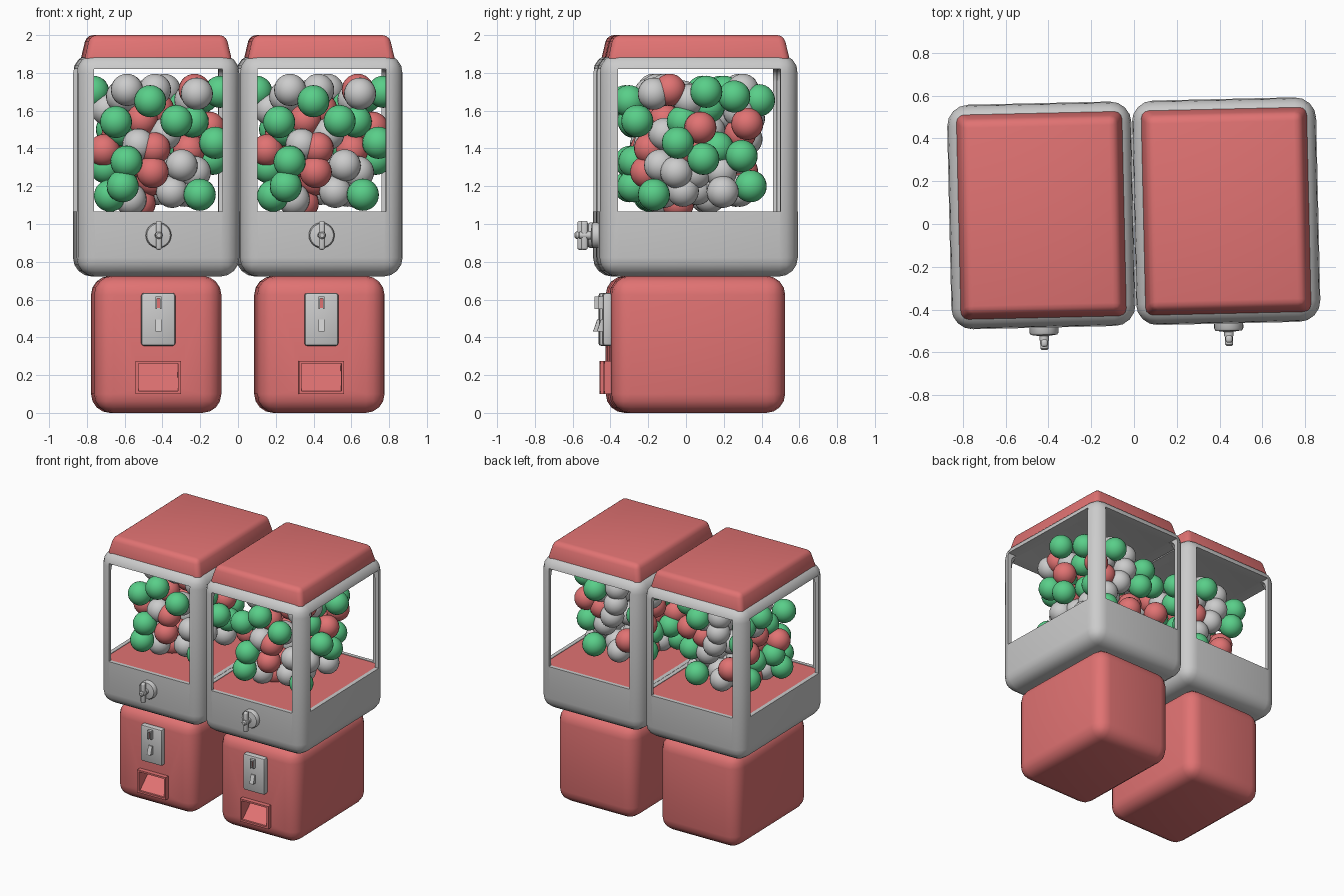
import bpy, bmesh, math, random
from mathutils import Matrix, Vector

if "Cube" in bpy.data.objects:
    bpy.data.objects.remove(bpy.data.objects["Cube"])

random.seed(4)
scene = bpy.context.scene
parts = []


def material(name, color):
    m = bpy.data.materials.new(name)
    m.diffuse_color = color
    m.use_nodes = True
    m.node_tree.nodes["Principled BSDF"].inputs["Base Color"].default_value = m.diffuse_color
    return m


RED = material("red", (0.75, 0.17, 0.17, 1))
GREEN = material("green", (0.10, 0.62, 0.25, 1))


def finish(name, bm, mat=None):
    bmesh.ops.recalc_face_normals(bm, faces=bm.faces)
    me = bpy.data.meshes.new(name)
    bm.to_mesh(me)
    bm.free()
    ob = bpy.data.objects.new(name, me)
    scene.collection.objects.link(ob)
    if mat:
        me.materials.append(mat)
    parts.append(ob)
    return ob


def box(name, x, y, z, bevel=0, seg=4, mat=None, taper=0):
    """Box between (min, max) ranges; taper pulls the top edges inward."""
    bm = bmesh.new()
    bmesh.ops.create_cube(bm, size=1)
    for v in bm.verts:
        t = taper if v.co.z > 0 else 0
        s = [math.copysign(1, c) for c in v.co]
        v.co = [(a + b) / 2 + k * ((b - a) / 2 - d)
                for (a, b), k, d in zip((x, y, z), s, (t, t, 0))]
    if bevel:
        bmesh.ops.bevel(bm, geom=bm.edges[:], offset=bevel, segments=seg,
                        profile=0.5, affect='EDGES', clamp_overlap=True)
    return finish(name, bm, mat)


def prism(name, x, profile, mat=None):
    """Extrude a (y, z) profile along x."""
    bm = bmesh.new()
    f = bm.faces.new([bm.verts.new((x[0], y, z)) for y, z in profile])
    r = bmesh.ops.extrude_face_region(bm, geom=[f])
    vs = [g for g in r['geom'] if isinstance(g, bmesh.types.BMVert)]
    bmesh.ops.translate(bm, verts=vs, vec=(x[1] - x[0], 0, 0))
    return finish(name, bm, mat)


def lathe_y(name, profile, z, seg=24):
    """Turn a (radius, y) profile around a y-parallel axis at height z."""
    bm = bmesh.new()
    vs = [bm.verts.new((r, y, z)) for r, y in profile]
    es = [bm.edges.new(p) for p in zip(vs, vs[1:])]
    bmesh.ops.spin(bm, geom=vs + es, cent=(0, 0, z), axis=(0, 1, 0),
                   angle=2 * math.pi, steps=seg)
    bmesh.ops.remove_doubles(bm, verts=bm.verts, dist=1e-4)
    return finish(name, bm)


def cut(ob, *cutters):
    for c in cutters:
        m = ob.modifiers.new("cut", 'BOOLEAN')
        m.operation, m.solver, m.object = 'DIFFERENCE', 'EXACT', c
    me = bpy.data.meshes.new_from_object(
        ob.evaluated_get(bpy.context.evaluated_depsgraph_get()))
    ob.modifiers.clear()
    ob.data = me
    for c in cutters:
        parts.remove(c)
        bpy.data.objects.remove(c)


# hollow window housing with four openings
housing = box("housing", (-.431, .431), (-.475, .575), (.722, 1.9), .1)
cut(housing,
    box("cavity", (-.401, .401), (-.447, .547), (.93, 1.823), .07),
    box("window_front_back", (-.34, .34), (-1, 1), (1.065, 1.82)),
    box("window_sides", (-1, 1), (-.38, .48), (1.065, 1.82)))
floor_bm = bmesh.new()
bmesh.ops.create_cube(floor_bm, size=1)
for v in floor_bm.verts:
    v.co = (v.co.x * .82, v.co.y * 1.01 + .05, v.co.z * .028 + 1.047)
upright = [e for e in floor_bm.edges if abs(e.verts[0].co.z - e.verts[1].co.z) > .01]
bmesh.ops.bevel(floor_bm, geom=upright, offset=.08, segments=4, profile=.5, affect='EDGES')
finish("display_floor", floor_bm, RED)
box("lid", (-.395, .395), (-.436, .536), (1.85, 2.0), .035, 3, RED, taper=.035)

# base with sloped dispensing chute
base = box("base", (-.337, .337), (-.41, .51), (0, .725), .1, 4, RED)
chute = [(-.6, .115), (-.6, .262), (-.27, .262), (-.43, .115)]
frame = box("chute_frame", (-.12, .12), (-.445, -.409), (.1, .275), 0, 1, RED)
cut(base, prism("chute_hole", (-.105, .105), chute))
cut(frame, prism("chute_hole", (-.105, .105), chute))

# coin plate with slot and return lever
box("coin_plate", (-.09, .09), (-.452, -.4), (.355, .635), .014, 2)
for s in (-1, 1):
    box("slot_side", (s * .012 - .004, s * .012 + .004), (-.475, -.44), (.55, .617))
box("slot_top", (-.016, .016), (-.475, -.44), (.605, .617))
box("coin_slot", (-.009, .009), (-.456, -.44), (.555, .606), 0, 1, RED)
prism("return_lever", (-.016, .016), [(-.44, .432), (-.482, .432), (-.46, .495), (-.44, .495)])

# turning knob
Z = .94
lathe_y("knob_plate", [(0, -.46), (.068, -.46), (.068, -.498), (.062, -.508),
                       (.022, -.514), (.022, -.535), (0, -.535)], Z)
lathe_y("knob_pin", [(0, -.53), (.019, -.53), (.019, -.573), (.012, -.58), (0, -.58)], Z, 16)
box("knob_handle", (-.016, .016), (-.565, -.53), (Z - .077, Z + .077), .012, 3)

# balls: visible ones placed, the rest scattered in the core
green = [(-.04, -.31, 1.65), (-.22, -.26, 1.54), (.10, -.27, 1.545), (-.165, -.28, 1.33),
         (-.185, -.285, 1.2), (-.25, -.18, 1.15), (.225, -.185, 1.155), (.31, -.06, 1.43),
         (-.33, .2, 1.7), (.34, .09, 1.7), (.25, .24, 1.675), (.08, .375, 1.655),
         (.3, .075, 1.345), (.2, .28, 1.36), (-.27, -.05, 1.3), (.12, .33, 1.2)]
grey = [(-.16, -.16, 1.71), (-.01, -.12, 1.71), (.21, -.185, 1.69), (-.1, -.2, 1.42),
        (.13, -.15, 1.31), (.08, -.13, 1.17), (.2, .18, 1.17), (-.14, -.13, 1.13),
        (.05, .29, 1.71)]
red = [(-.28, -.1, 1.39), (-.015, -.2, 1.4), (-.025, -.22, 1.275), (.28, .06, 1.51),
       (.2, .31, 1.53), (-.09, -.05, 1.11), (.2, -.1, 1.71), (-.08, -.12, 1.55)]
groups = [green, grey, red]
placed = [Vector(p) for g in groups for p in g]
for _ in range(3000):
    if len(placed) >= 72:
        break
    z = random.uniform(1.14, 1.68)
    k = .8 + .35 * (z - 1.14)
    p = Vector((random.uniform(-.27, .24) * k, .05 + random.uniform(-.2, .32) * k, z))
    if all((p - q).length > .115 for q in placed):
        placed.append(p)
        random.choices(groups, (2, 4, 1))[0].append(tuple(p))
for name, pts, mat in zip(("green", "grey", "red"), groups, (GREEN, None, RED)):
    bm = bmesh.new()
    for p in pts:
        bmesh.ops.create_uvsphere(bm, u_segments=24, v_segments=14, radius=.085,
                                  matrix=Matrix.Translation(p))
    finish("balls_" + name, bm, mat)

# smooth shading with sharp creases
bpy.ops.object.select_all(action='DESELECT')
for ob in parts:
    ob.select_set(True)
bpy.context.view_layer.objects.active = parts[0]
bpy.ops.object.shade_smooth_by_angle(angle=math.radians(35))

# two machines side by side, the pair turned slightly
turn = Matrix.Rotation(math.radians(1.3), 4, 'Z')
for ob in parts:
    twin = ob.copy()
    scene.collection.objects.link(twin)
    twin.name = ob.name + "_right"
    twin.matrix_world = turn @ Matrix.Translation((.432, 0, 0))
    ob.matrix_world = turn @ Matrix.Translation((-.432, 0, 0))
